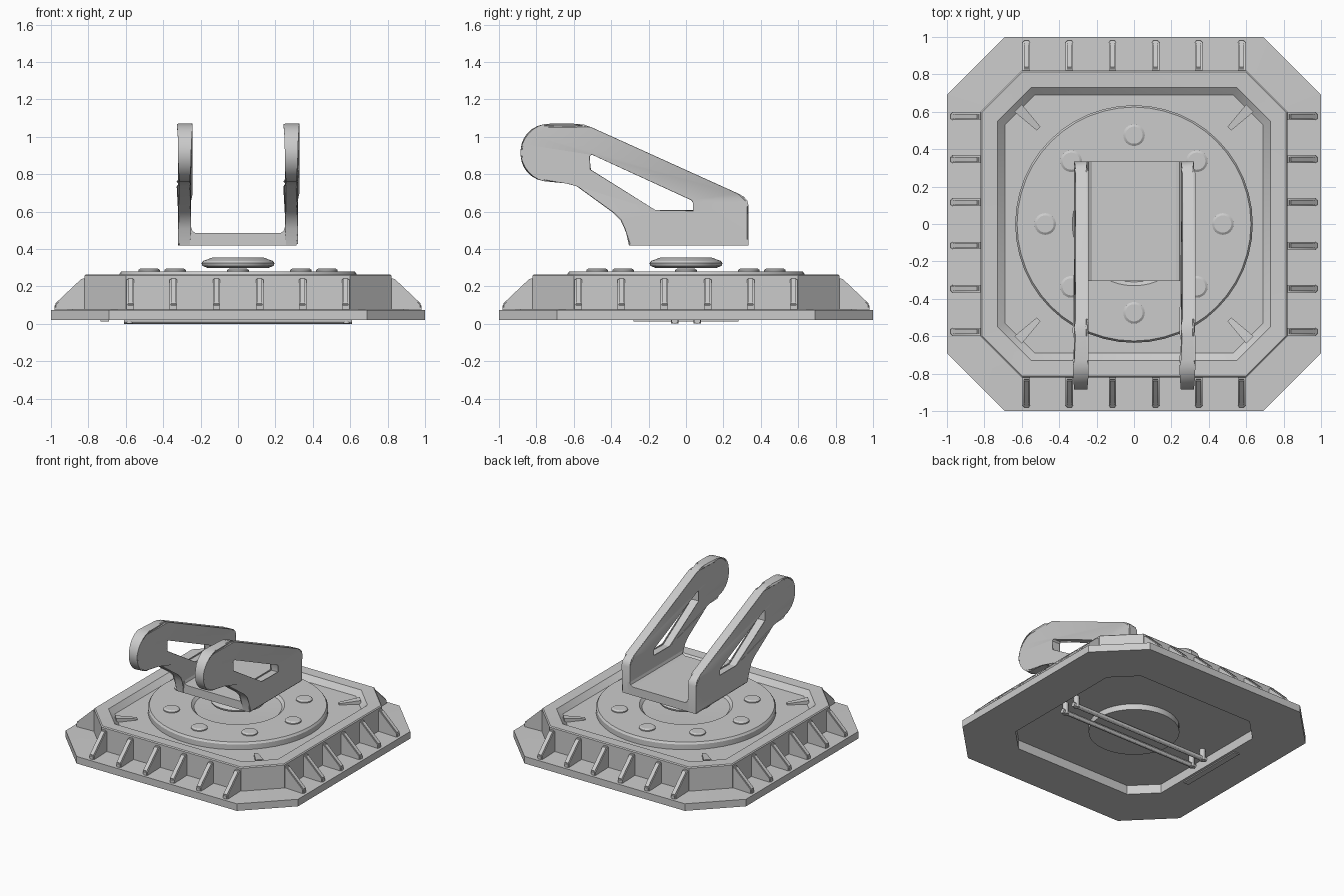
import bpy, bmesh, math
from mathutils import Matrix, Vector

if "Cube" in bpy.data.objects:
    bpy.data.objects.remove(bpy.data.objects["Cube"])

metal = bpy.data.materials.new("light grey metal")
metal.diffuse_color = (0.6, 0.6, 0.6, 1)
metal.use_nodes = True
metal.node_tree.nodes["Principled BSDF"].inputs["Base Color"].default_value = metal.diffuse_color


def finish(name, bm, bevel=0.0):
    bmesh.ops.recalc_face_normals(bm, faces=bm.faces)
    if bevel:
        bmesh.ops.bevel(bm, geom=bm.edges[:], offset=bevel, segments=2,
                        affect='EDGES', clamp_overlap=True)
    me = bpy.data.meshes.new(name)
    bm.to_mesh(me)
    bm.free()
    return add(name, me)


def add(name, me):
    ob = bpy.data.objects.new(name, me)
    bpy.context.collection.objects.link(ob)
    me.materials.clear()
    me.materials.append(metal)
    bpy.ops.object.select_all(action='DESELECT')
    ob.select_set(True)
    bpy.context.view_layer.objects.active = ob
    bpy.ops.object.shade_smooth_by_angle(angle=math.radians(30))
    return ob


def loft(name, rings, at=(0, 0, 0), bevel=0.0):
    """Skin equal-length point rings and cap both ends."""
    bm = bmesh.new()
    vs = [[bm.verts.new(Vector(p) + Vector(at)) for p in r] for r in rings]
    n = len(vs[0])
    for a, b in zip(vs, vs[1:]):
        for i in range(n):
            j = (i + 1) % n
            bm.faces.new((a[i], a[j], b[j], b[i]))
    bm.faces.new(vs[0])
    bm.faces.new(vs[-1][::-1])
    return finish(name, bm, bevel)


def octa(h, c, z):
    return [(h, -c, z), (h, c, z), (c, h, z), (-c, h, z),
            (-h, c, z), (-h, -c, z), (-c, -h, z), (c, -h, z)]


def circ(r, z, n=48):
    return [(r * math.cos(2 * math.pi * i / n), r * math.sin(2 * math.pi * i / n), z)
            for i in range(n)]


def box(name, lo, hi, bevel=0.0):
    r = [[(lo[0], lo[1], z), (hi[0], lo[1], z), (hi[0], hi[1], z), (lo[0], hi[1], z)]
         for z in (lo[2], hi[2])]
    return loft(name, r, bevel=bevel)


# Octagonal base: recess below, wide flange, raised body, recess on top
loft("base", [octa(.67, .50, .09), octa(.67, .50, .02), octa(.73, .55, .02),
              octa(1, .69, .02), octa(1, .69, .075), octa(.82, .60, .08),
              octa(.82, .60, .258), octa(.813, .596, .265), octa(.73, .55, .262),
              octa(.69, .53, .225)])

# Stiffening ribs, six on each side
rib = [(.81, .07), (.98, .07), (.98, .105), (.965, .12), (.835, .243), (.81, .243)]
for s in range(4):
    rot = Matrix.Rotation(s * math.pi / 2, 4, 'Z')
    for i in range(6):
        y = -.575 + .23 * i
        loft("rib", [[rot @ Vector((x, y + d, z)) for x, z in rib] for d in (-.02, .02)],
             bevel=.006)
    # Corner gusset between the rim and the flange
    g = [(.64, .60), (.60, .64), (.50, .52), (.52, .50)]
    loft("corner_gusset", [[rot @ Vector((x, y, .2)) for x, y in g],
                           [rot @ Vector((x, y, .255 if x > .55 else .235)) for x, y in g]])

# Round flange with shallow dish, bolts and pivot knob
loft("flange", [circ(.635, .2), circ(.635, .265), circ(.625, .28), circ(.33, .28),
                circ(.31, .262), circ(.1, .252)])
for i in range(8):
    a = i * math.pi / 4
    loft("bolt", [circ(.058, .27, 24), circ(.058, .288, 24), circ(.046, .296, 24)],
         at=(.475 * math.cos(a), .475 * math.sin(a), 0))
loft("pivot_knob", [circ(.165, .30), circ(.19, .31), circ(.195, .325),
                    circ(.185, .337), circ(.135, .355)])

# Bracket arms: profile with a slot, in the y-z plane
arc = [(-.73 + .155 * math.cos(math.radians(t)), .915 + .155 * math.sin(math.radians(t)))
       for t in range(90, 271, 12)]
outline = [(-.305, .42), (.335, .42), (.335, .63), (.325, .66), (.305, .68), (.275, .697),
           (-.51, 1.052), (-.55, 1.066), (-.60, 1.07)] + arc + [
           (-.65, .76), (-.615, .753), (-.58, .735), (-.38, .60), (-.34, .56),
           (-.318, .51)]
slot = [(-.52, .90), (-.51, .912), (-.495, .91), (.035, .668), (.045, .65),
        (.045, .60), (-.165, .60), (-.52, .82)]
for side in (-1, 1):
    cu = bpy.data.curves.new("arm_profile", 'CURVE')
    cu.dimensions = '2D'
    cu.fill_mode = 'BOTH'
    cu.extrude = .035
    for pts in (outline, slot):
        sp = cu.splines.new('POLY')
        sp.points.add(len(pts) - 1)
        for p, (y, z) in zip(sp.points, pts):
            p.co = (y, z, 0, 1)
        sp.use_cyclic_u = True
    tmp = bpy.data.objects.new("arm_profile", cu)
    bpy.context.collection.objects.link(tmp)
    dg = bpy.context.evaluated_depsgraph_get()
    me = bpy.data.meshes.new_from_object(tmp.evaluated_get(dg))
    bpy.data.objects.remove(tmp)
    bm = bmesh.new()
    bm.from_mesh(me)
    bmesh.ops.remove_doubles(bm, verts=bm.verts[:], dist=1e-4)
    bm.transform(Matrix(((0, 0, 1, side * .285), (1, 0, 0, 0), (0, 1, 0, 0), (0, 0, 0, 1))))
    rim = [e for e in bm.edges if len(e.link_faces) == 2 and e.calc_face_angle(0) > 1.3
           and abs(e.verts[0].co.x - e.verts[1].co.x) < 1e-4]
    bmesh.ops.bevel(bm, geom=rim, offset=.008, segments=2, affect='EDGES')
    finish("bracket_arm", bm)

# Bracket floor with filleted inner corners
floor = [(-.27, .42), (.27, .42), (.27, .515), (.25, .515), (.243, .496), (.225, .485),
         (-.225, .485), (-.243, .496), (-.25, .515), (-.27, .515)]
loft("bracket_floor", [[(x, y, z) for x, z in floor] for y in (-.305, .335)])

# Underside: cup, two rods with end clips, edge latch
loft("underside_cup", [circ(.32, .045), circ(.32, .10)])
for y in (-.06, .06):
    loft("rod", [[(x, y + .018 * math.cos(a), .018 + .018 * math.sin(a))
                  for a in [k * math.pi / 6 for k in range(12)]] for x in (-.61, .61)])
    for x in (-.58, .58):
        loft("rod_clip", [circ(.02, .002, 16), circ(.02, .095, 16)], at=(x, y, 0))
box("edge_latch", (-.735, -.28, .012), (-.69, .28, .03))
